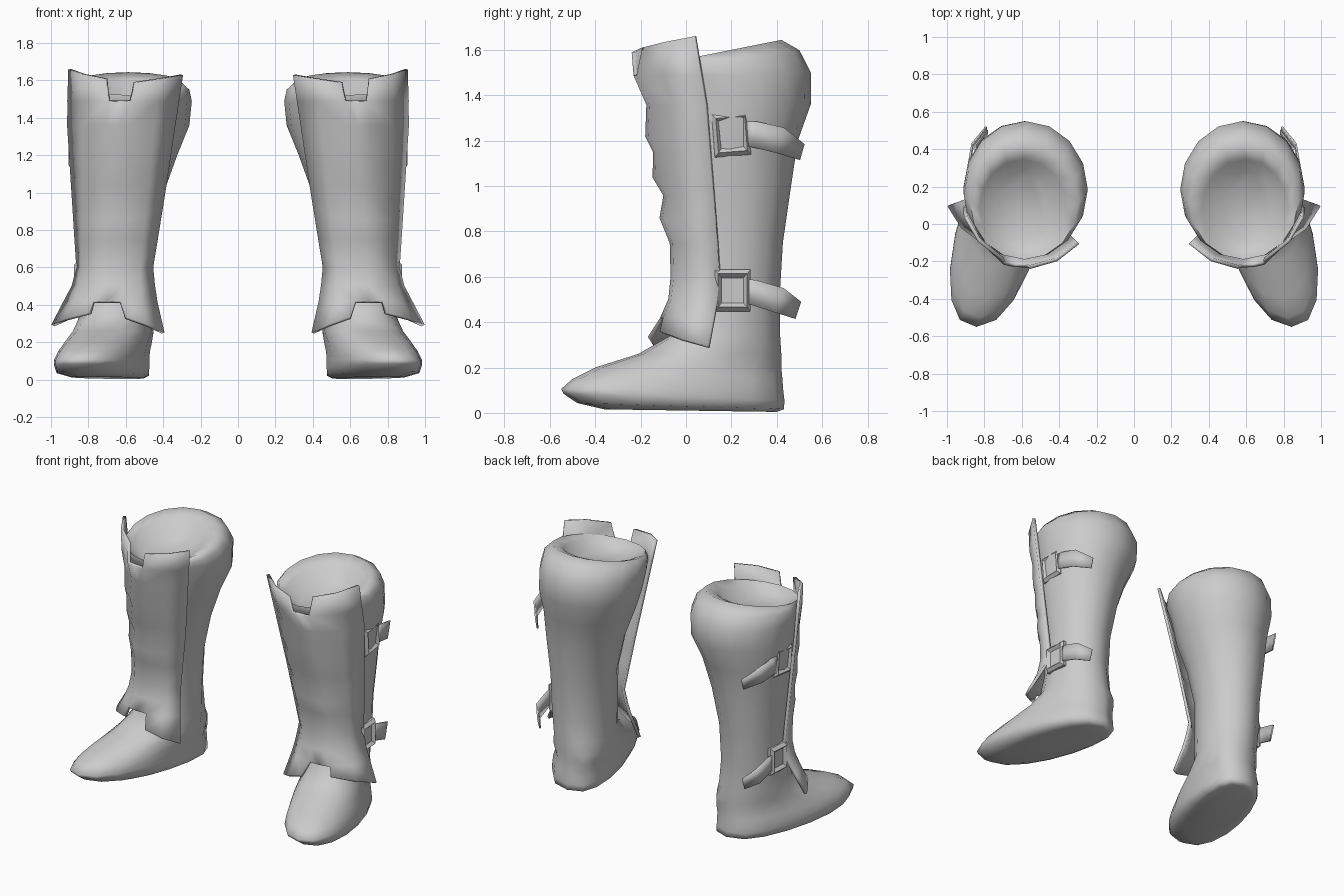
import bpy, bmesh, math
from mathutils import Vector

if "Cube" in bpy.data.objects:
    bpy.data.objects.remove(bpy.data.objects["Cube"])

grey = bpy.data.materials.new("plain_grey")
grey.diffuse_color = (0.6, 0.6, 0.6, 1)
grey.use_nodes = True
grey.node_tree.nodes["Principled BSDF"].inputs["Base Color"].default_value = grey.diffuse_color


def finish(name, bm, angle=40, thickness=0):
    """Turn a bmesh of one boot's part into a mirrored object for the pair."""
    bmesh.ops.recalc_face_normals(bm, faces=bm.faces)
    mesh = bpy.data.meshes.new(name)
    bm.to_mesh(mesh)
    bm.free()
    mesh.materials.append(grey)
    ob = bpy.data.objects.new(name, mesh)
    bpy.context.collection.objects.link(ob)
    bpy.ops.object.select_all(action='DESELECT')
    ob.select_set(True)
    bpy.context.view_layer.objects.active = ob
    bpy.ops.object.shade_smooth_by_angle(angle=math.radians(angle))
    if thickness:
        s = ob.modifiers.new("thickness", 'SOLIDIFY')
        s.thickness, s.offset = thickness, 0
    m = ob.modifiers.new("pair", 'MIRROR')
    m.use_mirror_merge = False
    return ob


def keyed(keys, z):
    """Interpolate (z, x, y) keys listed from top to bottom."""
    for a, b in zip(keys, keys[1:]):
        if z >= b[0]:
            t = (a[0] - z) / (a[0] - b[0])
            return Vector((a[1] + (b[1] - a[1]) * t, a[2] + (b[2] - a[2]) * t))
    return Vector(keys[-1][1:])


# Boot: rings of (z, front y, back y, centre x, half width, skew, tilt)
SEG = 16
RINGS = [
    (0.010, -0.36, 0.40, 0.70, 0.165, -0.24, -0.015),
    (0.030, -0.48, 0.432, 0.725, 0.215, -0.25, -0.03),
    (0.070, -0.54, 0.434, 0.73, 0.226, -0.23, -0.03),
    (0.105, -0.55, 0.428, 0.73, 0.226, -0.23, 0.0),
    (0.150, -0.50, 0.425, 0.718, 0.22, -0.22, 0.0),
    (0.20, -0.40, 0.42, 0.695, 0.212, -0.22, 0.0),
    (0.26, -0.21, 0.42, 0.668, 0.207, -0.18, 0.0),
    (0.34, -0.07, 0.415, 0.652, 0.197, -0.10, 0.0),
    (0.50, -0.04, 0.412, 0.65, 0.195, 0.0, 0.0),
    (0.75, -0.035, 0.427, 0.648, 0.20, 0.0, 0.0),
    (1.00, -0.075, 0.463, 0.635, 0.238, 0.0, 0.0),
    (1.20, -0.12, 0.493, 0.61, 0.285, 0.0, 0.0),
    (1.36, -0.135, 0.55, 0.585, 0.325, 0.0, 0.0),
    (1.49, -0.18, 0.55, 0.58, 0.333, 0.0, 0.03),
    (1.55, -0.19, 0.50, 0.585, 0.325, 0.0, 0.14),
    (1.583, -0.19, 0.42, 0.587, 0.29, 0.0, 0.20),
    (1.55, -0.17, 0.345, 0.595, 0.23, 0.0, 0.22),
    (1.475, -0.10, 0.28, 0.605, 0.13, 0.0, 0.10),
]
bm = bmesh.new()
loops = []
for z, front, back, cx, hw, skew, tilt in RINGS:
    mid, half = (front + back) / 2, (back - front) / 2
    loop = []
    for i in range(SEG):
        a = math.tau * i / SEG
        c, s = math.cos(a), math.sin(a)
        if z < 0.3:
            power = 0.72 if c > 0 else 0.88
        else:
            power = 0.82 if c < 0 and z < 1.3 else 1.0
        dy = half * c
        dx = hw * math.copysign(abs(s) ** power, s) + skew * dy
        loop.append(bm.verts.new((cx + dx, mid + dy, z + tilt * dy)))
    loops.append(loop)
for lo, hi in zip(loops, loops[1:]):
    for i in range(SEG):
        j = (i + 1) % SEG
        bm.faces.new((lo[i], lo[j], hi[j], hi[i]))
bm.faces.new(loops[0][::-1])
bm.faces.new(loops[-1])
finish("boot", bm, 85)

# Shin guard: wraps the front, with flared foot wings and a notch at each end
INNER = [(1.63, .30, -.10), (1.0, .395, -.01), (.6, .46, .03), (.45, .445, 0), (.25, .40, -.06)]
OUTER = [(1.66, .90, .04), (1.36, .905, .09), (.75, .865, .14), (.6, .855, .15), (.5, .88, .14), (.29, .99, .10)]
FOLDS = [(1.49, -.222), (1.36, -.165), (1.22, -.17), (1.15, -.135), (1.04, -.138), (.96, -.09),
         (.86, -.107), (.75, -.062), (.60, -.058), (.50, -.068), (.415, -.105)]
rows = []


def guard_row(zs, left, right, front_l, front_r):
    """Seven points across: edge, side, notch, centre, notch, side, edge."""
    a, d = left, right
    b, c = Vector(front_l), Vector(front_r)
    ab = (a + b) / 2 + Vector((-.012, -.025))
    cd = (c + d) / 2 + Vector((.025, -.015))
    pts = [a, ab, b, (b + c) / 2 + Vector((0, -.006)), c, cd, d]
    za, zb, zc, zd = zs
    heights = [za, (za + zb) / 2, zb, (zb + zc) / 2, zc, (zc + zd) / 2, zd]
    return [(p.x, p.y, z) for p, z in zip(pts, heights)]


rows.append(guard_row((1.63, 1.59, 1.61, 1.66), keyed(INNER, 1.63), keyed(OUTER, 1.66),
                      (.555, -.23), (.705, -.185)))
for z, y in FOLDS:
    drift = (1.5 - z) * .05
    rows.append(guard_row((z,) * 4, keyed(INNER, z), keyed(OUTER, z),
                          (.575 + drift, y), (.69 + drift * 1.5, y + .012)))
rows.append(guard_row((.25, .33, .355, .29), keyed(INNER, .25), keyed(OUTER, .29),
                      (.60, -.16), (.79, -.11)))
bm = bmesh.new()
grid = [[bm.verts.new(p) for p in row] for row in rows]
last = len(grid) - 2
for r in range(last + 1):
    for c in range(6):
        if r in (0, last) and c in (2, 3):
            continue
        bm.faces.new((grid[r][c], grid[r + 1][c], grid[r + 1][c + 1], grid[r][c + 1]))
finish("shin_guard", bm, 50, 0.02)


# Buckles: square frames with a sloped rim and a recessed plate
def buckle(name, x, y, z, w, h, turn, roll):
    out = Vector((math.cos(turn), math.sin(turn), 0))
    side = Vector((-math.sin(turn), math.cos(turn), 0))
    up = Vector((0, 0, 1))
    side, up = side * math.cos(roll) + up * math.sin(roll), up * math.cos(roll) - side * math.sin(roll)
    bm = bmesh.new()
    levels = []
    for scale, depth in ((1, -.025), (1, -.005), (.8, .015), (.6, -.005)):
        levels.append([bm.verts.new(Vector((x, y, z)) + out * depth
                                    + side * (sx * w / 2 * scale) + up * (sz * h / 2 * scale))
                       for sx, sz in ((-1, -1), (1, -1), (1, 1), (-1, 1))])
    for lo, hi in zip(levels, levels[1:]):
        for i in range(4):
            j = (i + 1) % 4
            bm.faces.new((lo[i], lo[j], hi[j], hi[i]))
    bm.faces.new(levels[0][::-1])
    bm.faces.new(levels[-1])
    finish(name, bm, 20)


# Strap ends: thin pointed bands trailing back from the buckles
def strap(name, stations):
    bm = bmesh.new()
    pairs = [(bm.verts.new((x, y0, top)), bm.verts.new((x, y1, low)))
             for x, y0, top, y1, low in stations]
    for a, b in zip(pairs, pairs[1:]):
        bm.faces.new((a[0], a[1], b[1], b[0]))
    finish(name, bm, 30, 0.01)


buckle("upper_buckle", .888, .20, 1.227, .16, .19, .06, .08)
strap("upper_strap", [(.885, .27, 1.285, .265, 1.175), (.885, .31, 1.285, .295, 1.17),
                      (.865, .43, 1.258, .40, 1.145), (.79, .52, 1.185, .50, 1.115)])
buckle("lower_buckle", .858, .205, .54, .16, .185, .06, 0)
strap("lower_strap", [(.852, .27, .59, .27, .48), (.852, .31, .585, .29, .475),
                      (.845, .43, .55, .40, .44), (.785, .505, .49, .48, .415)])
